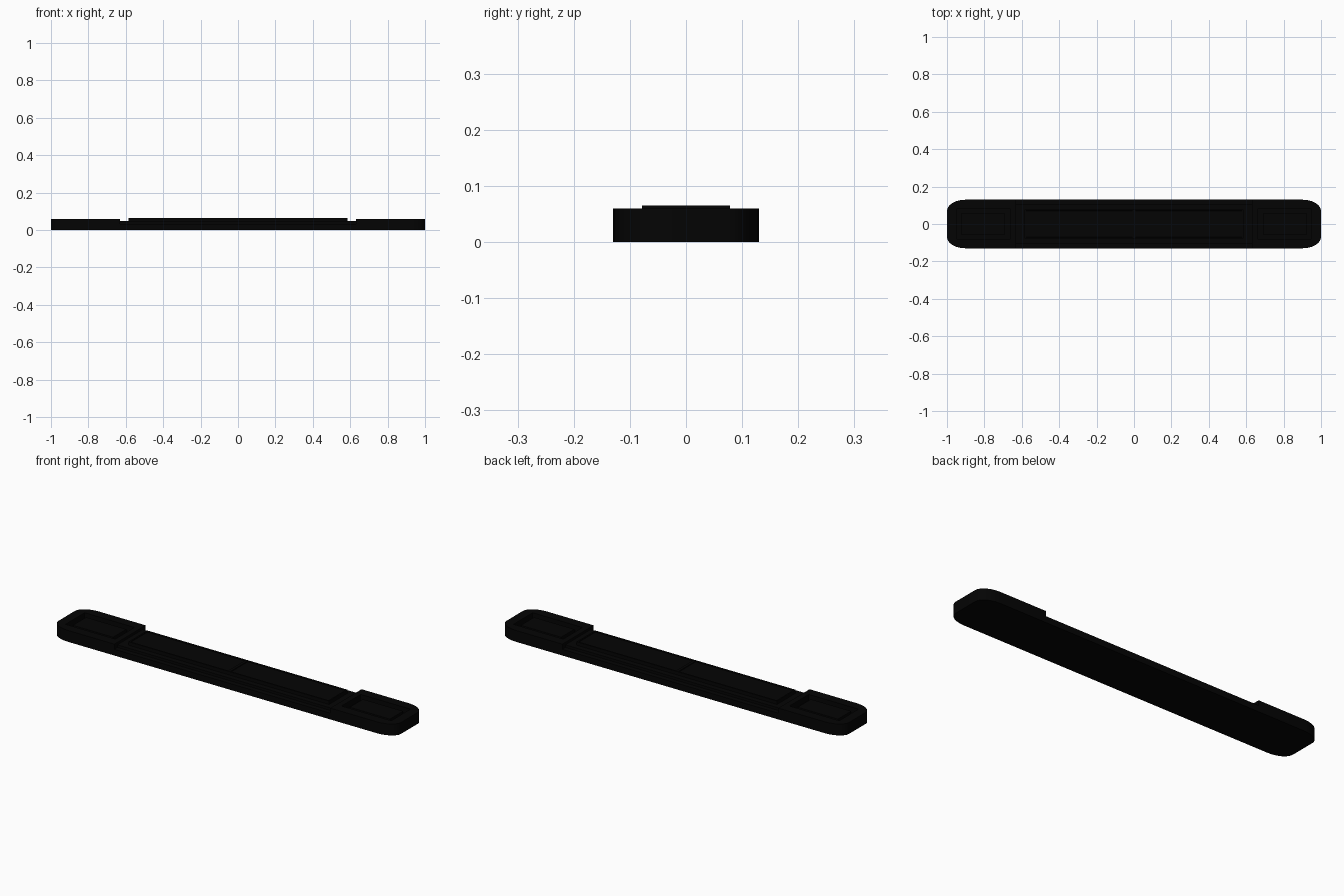
import bpy, bmesh, math

cube = bpy.data.objects.get("Cube")
if cube:
    bpy.data.objects.remove(cube, do_unlink=True)


def make_material(name, value):
    mat = bpy.data.materials.new(name)
    mat.use_nodes = True
    colour = (value, value, value, 1)
    mat.diffuse_color = colour
    mat.node_tree.nodes["Principled BSDF"].inputs["Base Color"].default_value = colour
    return mat


black = make_material("matte black", 0.0012)


def corner_outline(x0, x1, y0, y1, rx, ry, steps=6):
    """Rectangle whose corners are rounded by elliptical arcs."""
    pts = []
    for i, (cx, cy) in enumerate([(x1 - rx, y1 - ry), (x0 + rx, y1 - ry),
                                  (x0 + rx, y0 + ry), (x1 - rx, y0 + ry)]):
        for k in range(steps + 1):
            a = math.radians(90 * (i + k / steps))
            pts.append((cx + rx * math.cos(a), cy + ry * math.sin(a)))
    return pts


def finish(name, bm):
    mesh = bpy.data.meshes.new(name)
    bm.to_mesh(mesh)
    bm.free()
    obj = bpy.data.objects.new(name, mesh)
    bpy.context.collection.objects.link(obj)
    mesh.materials.append(black)
    return obj


def prism(name, pts, z0, z1):
    bm = bmesh.new()
    face = bm.faces.new([bm.verts.new((x, y, z0)) for x, y in pts])
    for v in bmesh.ops.extrude_face_region(bm, geom=[face])["geom"]:
        if isinstance(v, bmesh.types.BMVert):
            v.co.z = z1
    bmesh.ops.recalc_face_normals(bm, faces=bm.faces)
    return finish(name, bm)


def plate(name, x0, x1, y0, y1, z0, z1, rim=0, depth=0):
    """Box with an optional sunken panel inside a raised rim."""
    bm = bmesh.new()
    bmesh.ops.create_cube(bm, size=1)
    for v in bm.verts:
        v.co.x = x1 if v.co.x > 0 else x0
        v.co.y = y1 if v.co.y > 0 else y0
        v.co.z = z1 if v.co.z > 0 else z0
    if rim:
        top = max(bm.faces, key=lambda f: f.calc_center_median().z)
        bmesh.ops.inset_region(bm, faces=[top], thickness=rim)
        bmesh.ops.inset_region(bm, faces=[top], thickness=0.001)
        for v in top.verts:
            v.co.z -= depth
    return finish(name, bm)


# Long body with rounded ends
body = prism("body", corner_outline(-1, 1, -0.13, 0.13, 0.1, 0.06), 0, 0.06)


def cut(x0, x1, y0, y1, floor):
    cutter = plate("cutter", x0, x1, y0, y1, floor, 0.1)
    cutter.hide_render = True
    mod = body.modifiers.new("cut", "BOOLEAN")
    mod.operation = "DIFFERENCE"
    mod.solver = "EXACT"
    mod.object = cutter


# Lowered middle deck, lower ledges along its edges, a pocket in each end
cut(-0.63, 0.63, -0.2, 0.2, 0.047)
for side in (-1, 1):
    y0, y1 = sorted((side * 0.105, side * 0.2))
    cut(-0.63, 0.63, y0, y1, 0.033)
    x0, x1 = sorted((side * 0.66, side * 0.95))
    cut(x0, x1, -0.08, 0.08, 0.03)

# Apply the cuts and drop the cutters
bpy.context.view_layer.update()
evaluated = body.evaluated_get(bpy.context.evaluated_depsgraph_get())
body.data = bpy.data.meshes.new_from_object(evaluated)
body.modifiers.clear()
for obj in [o for o in bpy.data.objects if o.name.startswith("cutter")]:
    bpy.data.objects.remove(obj, do_unlink=True)

# Raised panels along the middle and inserts in the end pockets
for side, label in ((-1, "right"), (1, "left")):
    x0, x1 = sorted((0, side * 0.585))
    plate(label + "_middle_panel", x0, x1, -0.078, 0.078, 0.03, 0.065, 0.01, 0.004)
    x0, x1 = sorted((side * 0.69, side * 0.925))
    plate(label + "_end_insert", x0, x1, -0.055, 0.055, 0.025, 0.052)

# Smooth the rounded corners only
bpy.ops.object.select_all(action="DESELECT")
body.select_set(True)
bpy.context.view_layer.objects.active = body
bpy.ops.object.shade_smooth_by_angle(angle=math.radians(30))
